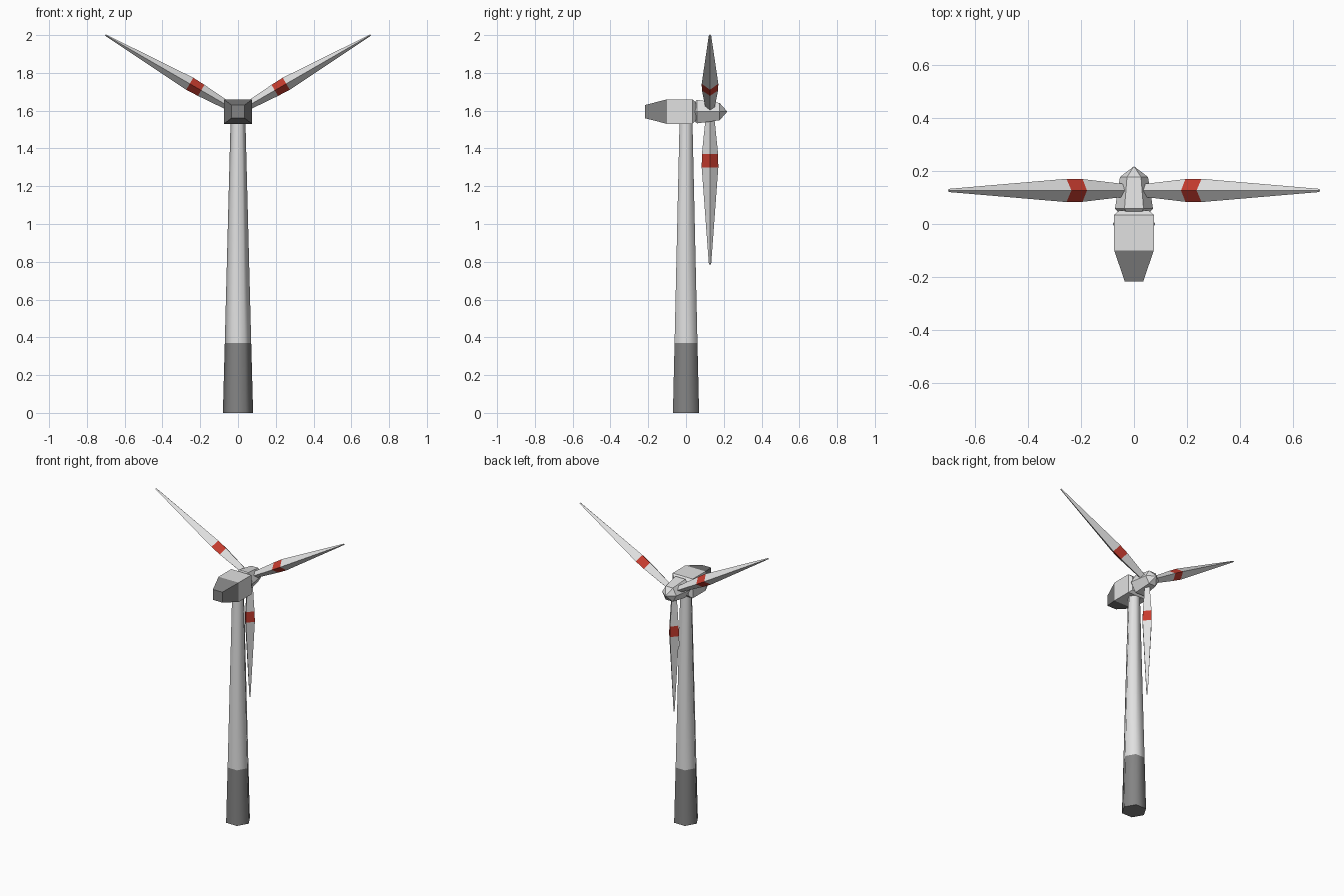
import bpy, bmesh, math
from mathutils import Matrix, Vector

if "Cube" in bpy.data.objects:
    bpy.data.objects.remove(bpy.data.objects["Cube"])


def material(name, rgb):
    m = bpy.data.materials.new(name)
    m.diffuse_color = (*rgb, 1)
    m.use_nodes = True
    m.node_tree.nodes["Principled BSDF"].inputs["Base Color"].default_value = m.diffuse_color
    return m


WHITE = material("off white", (0.75, 0.75, 0.75))
DARK = material("dark grey", (0.23, 0.23, 0.23))
RED = material("warning red", (0.57, 0.045, 0.028))


def loft(name, sections, paint, axes=Matrix.Identity(4)):
    """Skin closed rings along local z. A section is (height, list of 2D points);
    paint holds one (material, slot) index per span."""
    bm = bmesh.new()
    rings = [[bm.verts.new((x, y, h)) for x, y in pts] for h, pts in sections]
    n = len(rings[0])
    for a, b, slot in zip(rings, rings[1:], paint):
        for i in range(n):
            j = (i + 1) % n
            bm.faces.new((a[i], a[j], b[j], b[i])).material_index = slot
    bm.faces.new(rings[0][::-1]).material_index = paint[0]
    bm.faces.new(rings[-1]).material_index = paint[-1]
    bm.transform(axes)
    bmesh.ops.recalc_face_normals(bm, faces=bm.faces)
    me = bpy.data.meshes.new(name)
    bm.to_mesh(me)
    bm.free()
    for m in (WHITE, DARK, RED):
        me.materials.append(m)
    ob = bpy.data.objects.new(name, me)
    bpy.context.collection.objects.link(ob)
    return ob


def hexagon(r):
    return [(r * math.cos(i * math.pi / 3), r * math.sin(i * math.pi / 3)) for i in range(6)]


def rect(a, b):
    return [(-a, -b), (a, -b), (a, b), (-a, b)]


def diamond(a, b):
    return [(a, 0), (0, b), (-a, 0), (0, -b)]


HUB_Z = 1.595
# local z runs along world +y, local y runs along world -z
along_y = Matrix.Translation((0, 0, HUB_Z)) @ Matrix.Rotation(-math.pi / 2, 4, 'X')

# Tower: tapered hexagon with a dark foot
tower = loft("tower", [(0, hexagon(0.08)), (0.37, hexagon(0.07)), (1.56, hexagon(0.039))], [1, 0])
for p in tower.data.polygons:
    p.use_smooth = len(p.vertices) == 4

# Nacelle: box with a dark tapered tail
loft("nacelle", [(-0.217, rect(0.035, 0.035)), (-0.10, rect(0.075, 0.065)),
                 (0.035, rect(0.075, 0.065)), (0.052, rect(0.055, 0.047))], [1, 0, 0], along_y)

# Hub: hexagonal with a pointed nose
loft("rotor_hub", [(0.045, hexagon(0.058)), (0.058, hexagon(0.072)),
                   (0.178, hexagon(0.053)), (0.217, hexagon(0.002))], [0, 0, 0], along_y)

# Blades: diamond section, red band at the widest part
blade = [(0.02, diamond(0.019, 0.022)), (0.225, diamond(0.034, 0.043)),
         (0.295, diamond(0.037, 0.044)), (0.81, diamond(0.004, 0.006))]
for k in range(3):
    axes = Matrix.Translation((0, 0.127, HUB_Z)) @ Matrix.Rotation(math.radians(60 + 120 * k), 4, 'Y')
    loft(f"blade_{k + 1}", blade, [0, 2, 0], axes)
